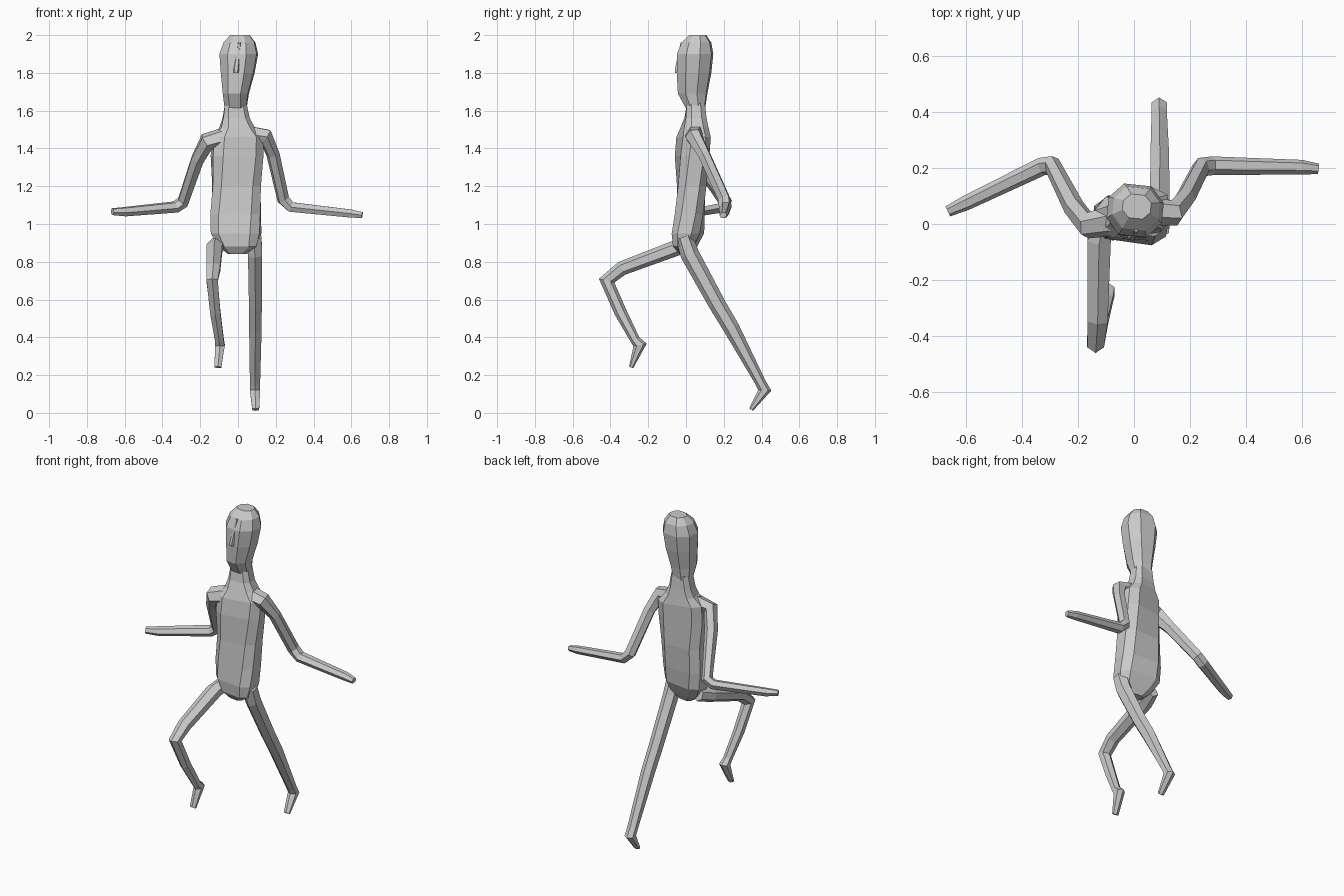
import bpy, bmesh, math
from mathutils import Vector, Matrix

HEX = [(1, .5), (0, 1), (-1, .5), (-1, -.5), (0, -1), (1, -.5)]
BOX8 = [(1, .5), (.65, 1), (-.65, 1), (-1, .5), (-1, -.5), (-.65, -1), (.65, -1), (1, -.5)]
OVAL8 = [(1, .4), (.5, 1), (-.5, 1), (-1, .4), (-1, -.4), (-.5, -1), (.5, -1), (1, -.4)]


def skin(name, loops):
    """Join rings of points into a capped, flat-shaded shell."""
    bm = bmesh.new()
    rings = [[bm.verts.new(p) for p in loop] for loop in loops]
    n = len(rings[0])
    for a, b in zip(rings, rings[1:]):
        for i in range(n):
            j = (i + 1) % n
            bm.faces.new((a[i], a[j], b[j], b[i]))
    bm.faces.new(rings[0])
    bm.faces.new(rings[-1])
    bmesh.ops.recalc_face_normals(bm, faces=bm.faces)
    me = bpy.data.meshes.new(name)
    bm.to_mesh(me)
    bm.free()
    ob = bpy.data.objects.new(name, me)
    bpy.context.collection.objects.link(ob)


def stack(name, levels, profile):
    """Horizontal sections: z, x min, x max, y min, y max, yaw in degrees."""
    loops = []
    for z, x0, x1, y0, y1, yaw in levels:
        c = Vector(((x0 + x1) / 2, (y0 + y1) / 2, z))
        r = Matrix.Rotation(math.radians(yaw), 3, 'Z')
        loops.append([c + r @ Vector((px * (x1 - x0) / 2, py * (y1 - y0) / 2, 0))
                      for px, py in profile])
    skin(name, loops)


def limb(name, path, ref):
    """Hexagonal tube through (x, y, z, half width, half depth) stations."""
    pts = [Vector(p[:3]) for p in path]
    loops = []
    for i, (p, s) in enumerate(zip(pts, path)):
        t = Vector()
        if i > 0:
            t += (p - pts[i - 1]).normalized()
        if i < len(pts) - 1:
            t += (pts[i + 1] - p).normalized()
        t.normalize()
        u = (ref - t * ref.dot(t)).normalized()
        v = t.cross(u)
        loops.append([p + u * a * s[3] + v * b * s[4] for a, b in HEX])
    skin(name, loops)


# torso and neck
stack("torso", [
    (.84, -.05, .04, -.03, .03, -8),
    (.88, -.10, .10, -.06, .05, -8),
    (.95, -.14, .12, -.065, .085, -8),
    (1.05, -.145, .12, -.055, .095, -3),
    (1.2, -.135, .12, -.045, .105, 2),
    (1.36, -.14, .13, -.045, .11, 10),
    (1.46, -.135, .13, -.035, .115, 12),
    (1.51, -.095, .085, -.02, .11, 10),
    (1.56, -.08, .06, -.005, .105, 5),
    (1.64, -.068, .045, .005, .10, 0)], BOX8)

# head
stack("head", [
    (1.615, -.07, .045, .00, .10, -4),
    (1.69, -.078, .055, -.04, .11, -6),
    (1.80, -.088, .085, -.045, .13, -6),
    (1.90, -.095, .103, -.043, .14, -6),
    (1.96, -.075, .09, -.02, .13, -6),
    (2.0, -.04, .06, .02, .105, -6)], OVAL8)

# nose
stack("nose", [
    (1.80, -.022, .004, -.058, -.02, -6),
    (1.82, -.022, .006, -.058, -.02, -6),
    (1.96, .002, .016, -.028, .0, -6)], BOX8)

# arms: shoulder, elbow, hand
arms = {
    "right_arm": [(-.08, .01, 1.455, .05, .05), (-.165, -.005, 1.435, .045, .045),
                  (-.215, .06, 1.34, .033, .038), (-.292, .21, 1.115, .03, .034),
                  (-.33, .205, 1.09, .03, .03), (-.6, .075, 1.065, .024, .025),
                  (-.665, .045, 1.065, .018, .018)],
    "left_arm": [(.07, .045, 1.475, .045, .045), (.145, .04, 1.465, .04, .045),
                 (.185, .095, 1.37, .03, .036), (.24, .203, 1.13, .03, .034),
                 (.28, .208, 1.09, .03, .03), (.6, .203, 1.055, .023, .024),
                 (.658, .197, 1.047, .017, .017)],
}
for name, path in arms.items():
    a, b, c = (Vector(path[i][:3]) for i in (1, 3, 6))
    limb(name, path, (b - a).cross(c - b).normalized())

# legs: hip, knee, ankle, toe
X = Vector((1, 0, 0))
limb("right_leg", [(-.105, .03, .90, .035, .04), (-.125, -.06, .87, .042, .042),
                   (-.13, -.34, .765, .036, .038), (-.137, -.42, .70, .03, .042),
                   (-.12, -.345, .53, .027, .033), (-.098, -.268, .385, .023, .026),
                   (-.096, -.243, .36, .026, .036), (-.106, -.29, .242, .018, .012)], X)
limb("left_leg", [(.085, -.01, .93, .04, .045), (.09, .02, .84, .037, .05),
                  (.092, .165, .575, .034, .045), (.092, .24, .45, .033, .043),
                  (.09, .395, .16, .027, .028), (.09, .417, .12, .027, .035),
                  (.094, .345, .018, .018, .012)], X)
